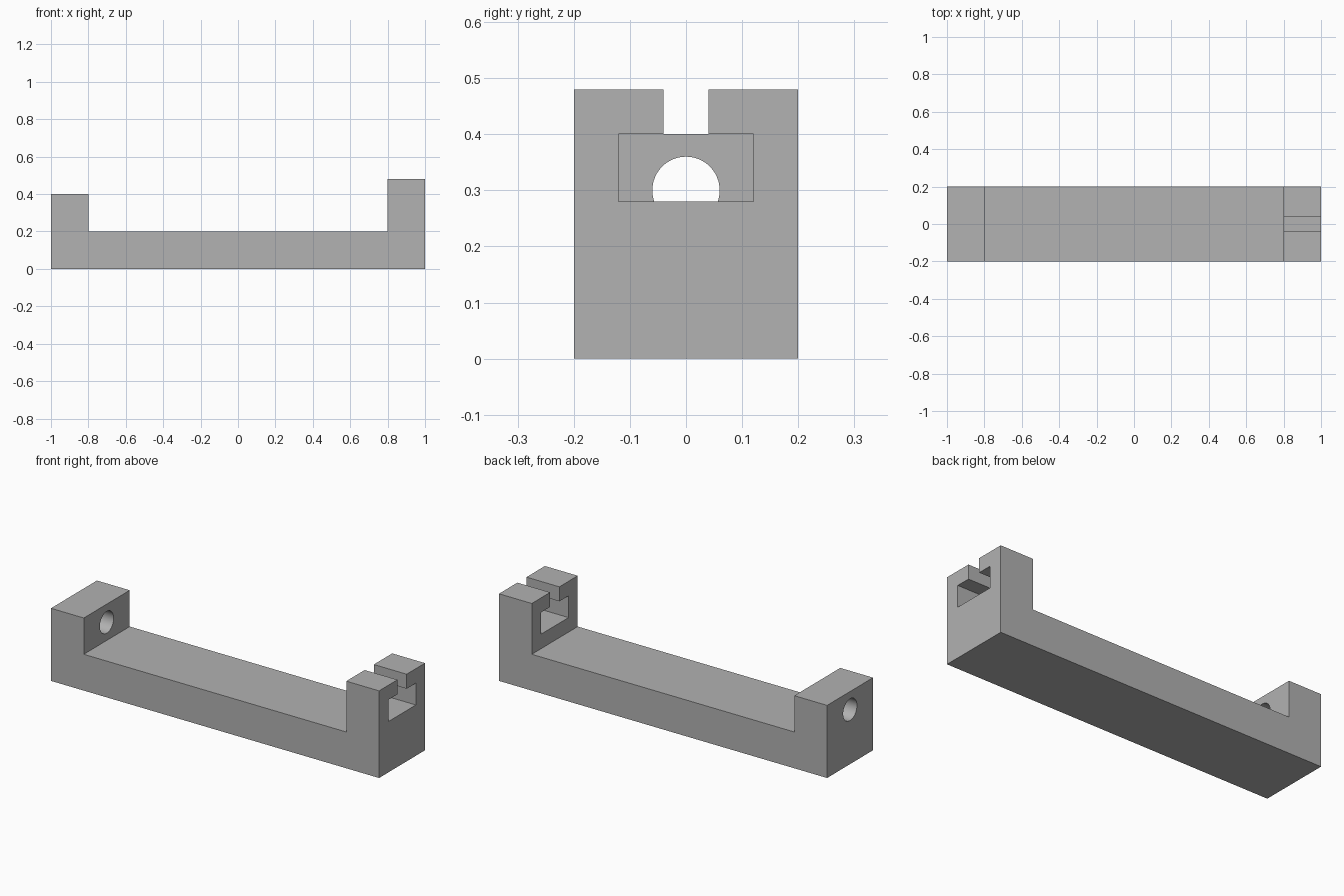
import bpy
import bmesh
from math import cos, sin, tau
from mathutils import Vector

cube = bpy.data.objects.get("Cube")
if cube:
    bpy.data.objects.remove(cube, do_unlink=True)

grey = bpy.data.materials.new("plain_grey")
grey.use_nodes = True
colour = (0.445, 0.445, 0.445, 1)
grey.diffuse_color = colour
grey.node_tree.nodes["Principled BSDF"].inputs["Base Color"].default_value = colour


def prism(name, points, offset):
    """Extrude a flat outline along the offset into a closed solid."""
    bm = bmesh.new()
    face = bm.faces.new([bm.verts.new(p) for p in points])
    result = bmesh.ops.extrude_face_region(bm, geom=[face], use_keep_orig=True)
    moved = [v for v in result["geom"] if isinstance(v, bmesh.types.BMVert)]
    bmesh.ops.translate(bm, verts=moved, vec=Vector(offset))
    bmesh.ops.recalc_face_normals(bm, faces=bm.faces)
    mesh = bpy.data.meshes.new(name)
    bm.to_mesh(mesh)
    bm.free()
    mesh.materials.append(grey)
    obj = bpy.data.objects.new(name, mesh)
    bpy.context.collection.objects.link(obj)
    return obj


# Long base with an upright block at each end
outline = [(-1, 0), (1, 0), (1, 0.48), (0.8, 0.48),
           (0.8, 0.2), (-0.8, 0.2), (-0.8, 0.4), (-1, 0.4)]
bracket = prism("bracket_body", [(x, -0.2, z) for x, z in outline], (0, 0.4, 0))

# Round bore through the shorter block
sides = 64
bore = prism("bore_cutter",
             [(-1.1, 0.06 * cos(tau * i / sides), 0.3 + 0.06 * sin(tau * i / sides))
              for i in range(sides)], (0.4, 0, 0))

# T-shaped slot through the taller block, mirrored about the middle
half = [(0.12, 0.28), (0.12, 0.4), (0.04, 0.4), (0.04, 0.6)]
tee = half + [(-y, z) for y, z in reversed(half)]
slot = prism("slot_cutter", [(0.7, y, z) for y, z in tee], (0.4, 0, 0))

# Cut the openings, then remove the cutters
bpy.context.view_layer.objects.active = bracket
bracket.select_set(True)
for cutter in (bore, slot):
    cutter.hide_render = True
    cut = bracket.modifiers.new(cutter.name, "BOOLEAN")
    cut.operation = "DIFFERENCE"
    cut.solver = "EXACT"
    cut.object = cutter
    bpy.ops.object.modifier_apply(modifier=cut.name)
    bpy.data.objects.remove(cutter, do_unlink=True)

# Smooth bore wall, crisp corners elsewhere
bpy.ops.object.shade_smooth_by_angle(angle=0.5)
